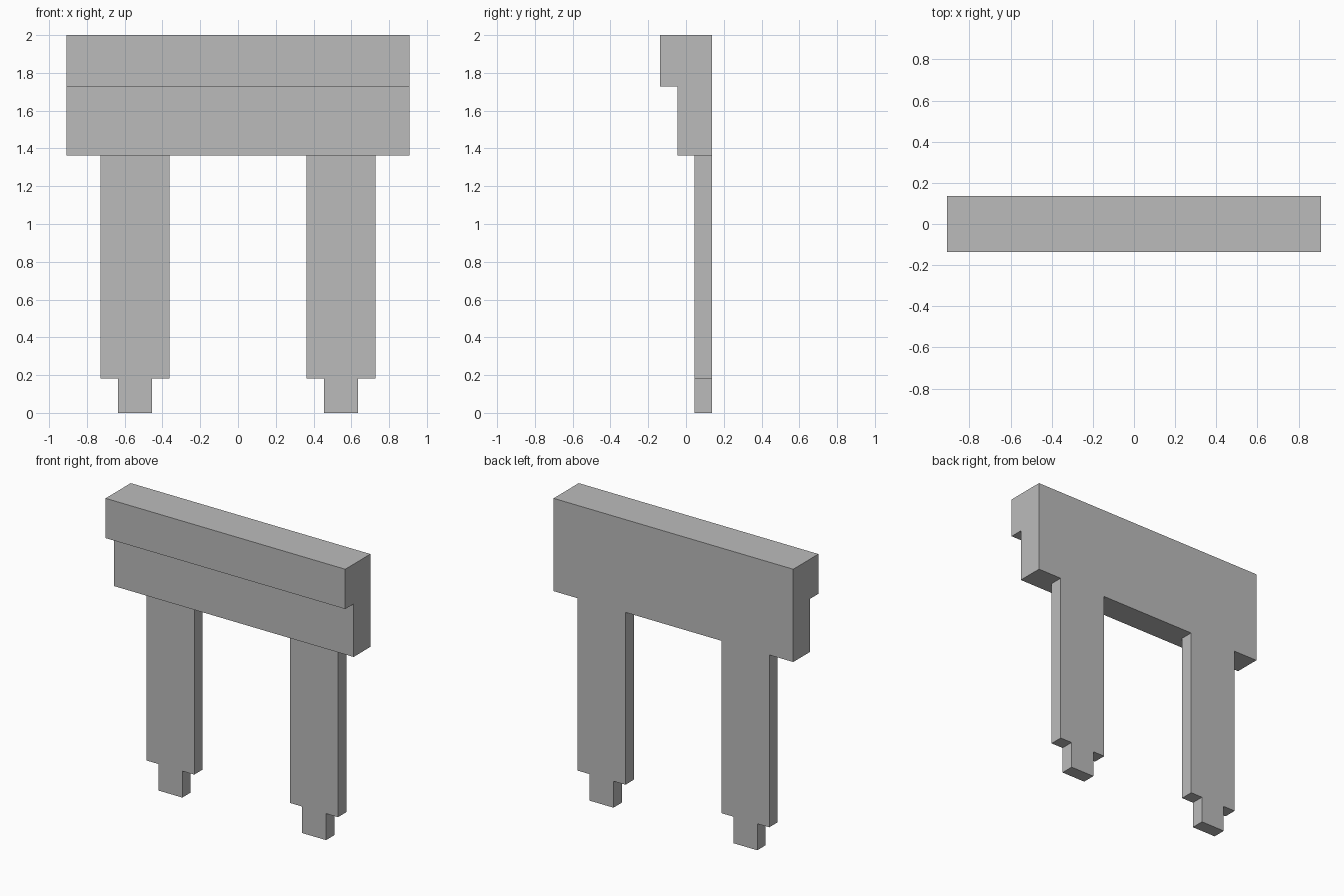
import bpy
import bmesh

cube = bpy.data.objects.get("Cube")
if cube:
    bpy.data.objects.remove(cube, do_unlink=True)

U = 2 / 22  # modular unit: the model is 22 units tall

grey = bpy.data.materials.new("plain_grey")
grey.use_nodes = True
grey.diffuse_color = (0.5, 0.5, 0.5, 1)
grey.node_tree.nodes["Principled BSDF"].inputs["Base Color"].default_value = (0.5, 0.5, 0.5, 1)


def extruded(name, profile, direction):
    """Extrude a flat outline, given in units, into a solid."""
    bm = bmesh.new()
    face = bm.faces.new([bm.verts.new([c * U for c in p]) for p in profile])
    result = bmesh.ops.extrude_face_region(bm, geom=[face])
    verts = [v for v in result["geom"] if isinstance(v, bmesh.types.BMVert)]
    bmesh.ops.translate(bm, verts=verts, vec=[c * U for c in direction])
    bmesh.ops.recalc_face_normals(bm, faces=bm.faces)
    mesh = bpy.data.meshes.new(name)
    bm.to_mesh(mesh)
    bm.free()
    mesh.materials.append(grey)
    obj = bpy.data.objects.new(name, mesh)
    bpy.context.collection.objects.link(obj)
    return obj


# Stepped header beam, side profile swept across the width
step = [(1.5, 15), (1.5, 22), (-1.5, 22), (-1.5, 19), (-0.5, 19), (-0.5, 15)]
extruded("header_beam", [(-10, y, z) for y, z in step], (20, 0, 0))

# Legs with a narrower foot peg, mirrored left and right
half = [(1, 0), (1, 2), (2, 2), (2, 15)]
outline = half + [(-x, z) for x, z in reversed(half)]
for side, sign in (("left", 1), ("right", -1)):
    extruded(side + "_leg", [(sign * 6 + x, 0.5, z) for x, z in outline], (0, 1, 0))
